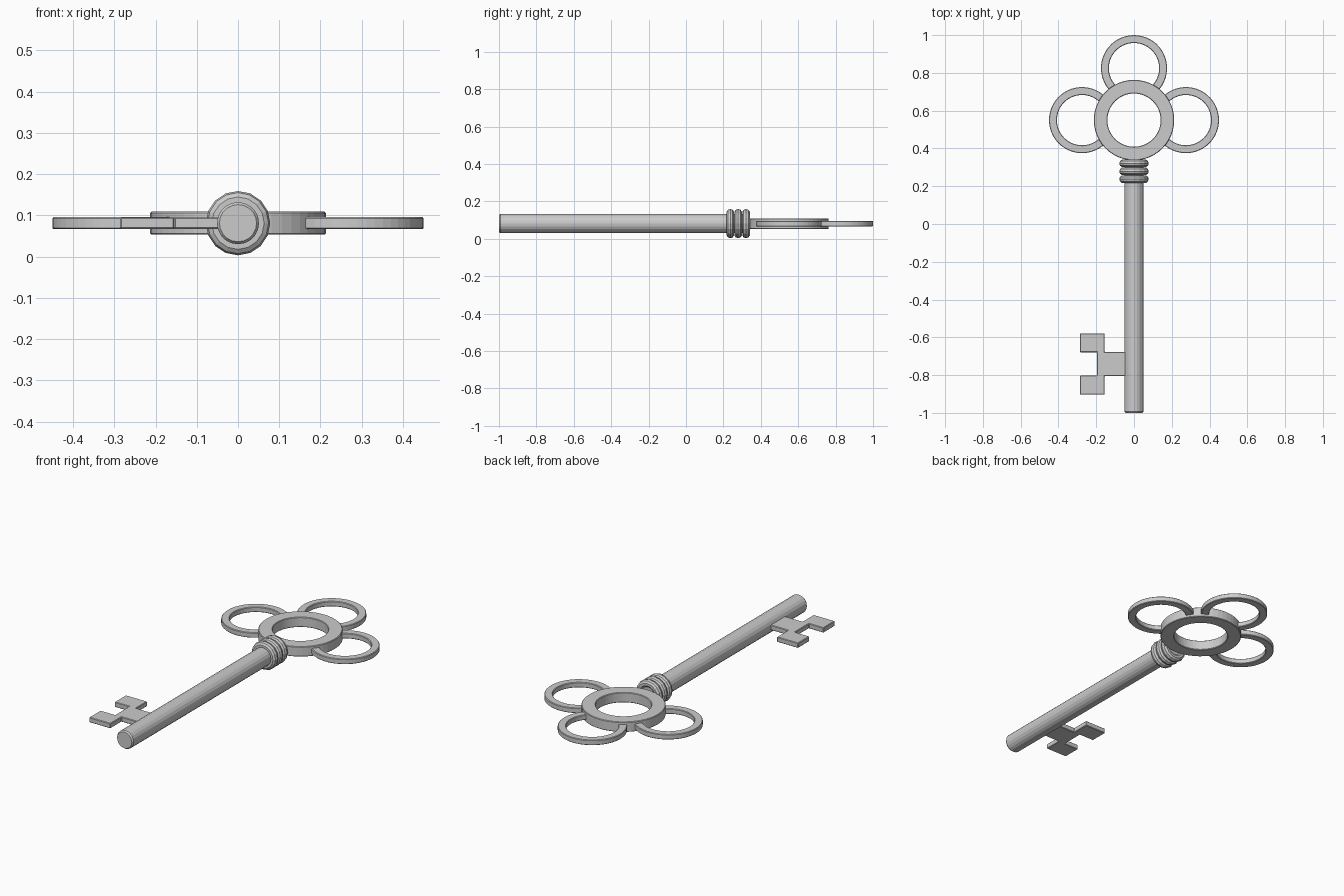
import bpy, bmesh
from math import sin, cos, pi, radians

if "Cube" in bpy.data.objects:
    bpy.data.objects.remove(bpy.data.objects["Cube"])

ZC = 0.081  # height of the key's centre plane


def finish(name, bm, loc, rot=(0, 0, 0)):
    bmesh.ops.recalc_face_normals(bm, faces=bm.faces)
    me = bpy.data.meshes.new(name)
    bm.to_mesh(me)
    bm.free()
    ob = bpy.data.objects.new(name, me)
    ob.location, ob.rotation_euler = loc, rot
    bpy.context.collection.objects.link(ob)
    return ob


def sweep(name, profile, n, loc, rot=(0, 0, 0), closed=True, start=0.0, end=2 * pi, loop=True):
    """Turn an (r, z) profile around z; loop=False gives a capped arc."""
    bm = bmesh.new()
    count = n if loop else n + 1
    rows = []
    for i in range(count):
        a = start + (end - start) * i / n
        rows.append([bm.verts.new((r * cos(a), r * sin(a), z)) for r, z in profile])
    m = len(profile)
    for i in range(n):
        p, q = rows[i], rows[(i + 1) % count]
        for j in range(m if closed else m - 1):
            k = (j + 1) % m
            bm.faces.new((p[j], q[j], q[k], p[k]))
    if not loop:
        bm.faces.new(rows[0])
        bm.faces.new(rows[-1])
    elif not closed:
        bm.faces.new([row[0] for row in rows])
        bm.faces.new([row[-1] for row in rows])
    return finish(name, bm, loc, rot)


def ring_profile(r0, r1, h, b):
    return [(r0, -h + b), (r0 + b, -h), (r1 - b, -h), (r1, -h + b),
            (r1, h - b), (r1 - b, h), (r0 + b, h), (r0, h - b)]


# Shaft, with a softened tip (profile runs along +y after rotation)
along_y = (-pi / 2, 0, 0)
sweep("shaft", [(0.045, -1.0), (0.051, -0.992), (0.051, 0.335)], 20,
      (0, 0, ZC), along_y, closed=False)

# Three rounded collars under the bow
for i in range(3):
    prof = [(0.057 + 0.021 * cos(t * pi / 5), 0.021 * sin(t * pi / 5)) for t in range(10)]
    sweep(f"collar_{i + 1}", prof, 16, (0, 0.237 + 0.042 * i, ZC), along_y)

# Bow: thick central ring with three thin loops ending inside it
BOW_Y = 0.55
sweep("bow_ring", ring_profile(0.141, 0.213, 0.028, 0.003), 48, (0, BOW_Y, ZC))
for name, a in (("right_loop", 0), ("top_loop", pi / 2), ("left_loop", pi)):
    gap = radians(38)
    sweep(name, ring_profile(0.133, 0.175, 0.0145, 0.003), 40,
          (0.275 * cos(a), BOW_Y + 0.275 * sin(a), ZC), (0, 0, a),
          start=-pi + gap, end=pi - gap, loop=False)

# Bit: flat toothed plate, mirrored about its own centre line
half = [(-0.03, 0.064), (-0.155, 0.064), (-0.155, 0.162), (-0.286, 0.162),
        (-0.286, 0.062), (-0.196, 0.062)]
outline = half + [(x, -y) for x, y in reversed(half)]
bm = bmesh.new()
face = bm.faces.new([bm.verts.new((x, y, -0.014)) for x, y in outline])
top = bmesh.ops.extrude_face_region(bm, geom=[face])["geom"]
bmesh.ops.translate(bm, vec=(0, 0, 0.028), verts=[v for v in top if isinstance(v, bmesh.types.BMVert)])
bit = finish("key_bit", bm, (0, -0.741, ZC))
bev = bit.modifiers.new("soft_edges", "BEVEL")
bev.width, bev.segments = 0.003, 1
